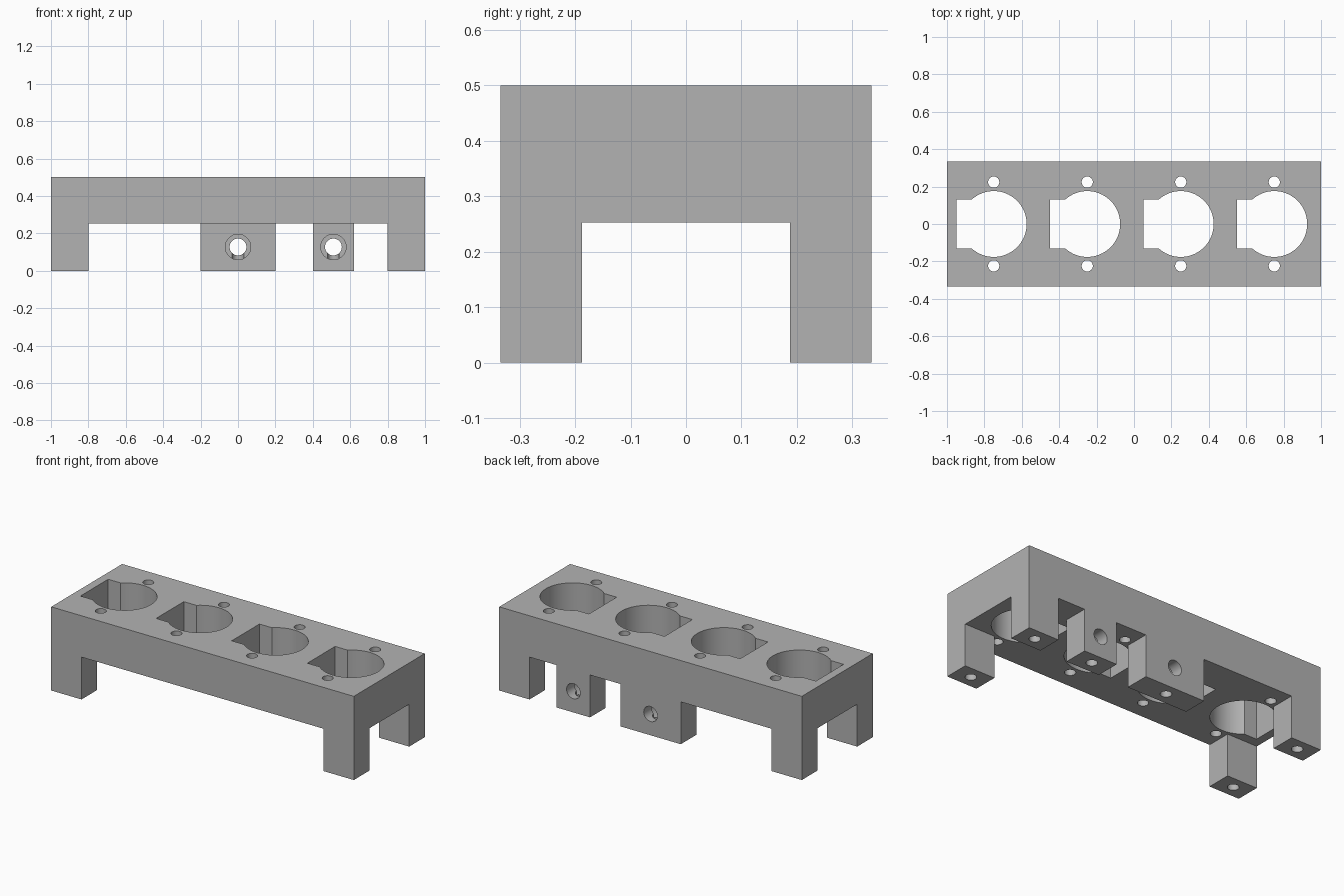
import bpy, math
from mathutils import Matrix

if "Cube" in bpy.data.objects:
    bpy.data.objects.remove(bpy.data.objects["Cube"])

HALF_Y, INNER_Y, UNDER, TOP = 0.335, 0.188, 0.253, 0.5
MID_Y = (HALF_Y + INNER_Y) / 2

grey = bpy.data.materials.new("plain grey")
grey.use_nodes = True
grey.diffuse_color = (0.45, 0.45, 0.45, 1)
grey.node_tree.nodes["Principled BSDF"].inputs["Base Color"].default_value = grey.diffuse_color


def box(name, x0, x1, y0, y1, z0, z1):
    centre = ((x0 + x1) / 2, (y0 + y1) / 2, (z0 + z1) / 2)
    bpy.ops.mesh.primitive_cube_add(size=1, location=centre)
    ob = bpy.context.object
    ob.name = name
    ob.data.transform(Matrix.Diagonal((x1 - x0, y1 - y0, z1 - z0, 1)))
    ob.data.materials.append(grey)
    return ob


def rod(name, radius, start, length, along_y=False, sides=32):
    x, y, z = start
    centre = (x, y + length / 2, z) if along_y else (x, y, z + length / 2)
    bpy.ops.mesh.primitive_cylinder_add(
        vertices=sides, radius=radius, depth=length, location=centre,
        rotation=(math.pi / 2 if along_y else 0, 0, 0))
    ob = bpy.context.object
    ob.name = name
    ob.data.materials.append(grey)
    return ob


def combine(target, tool, operation):
    mod = target.modifiers.new(tool.name, 'BOOLEAN')
    mod.operation, mod.solver, mod.object = operation, 'EXACT', tool
    bpy.context.view_layer.objects.active = target
    bpy.ops.object.modifier_apply(modifier=mod.name)
    bpy.data.objects.remove(tool)


# Top plate with four corner legs
body = box("mounting_bracket", -1, 1, -HALF_Y, HALF_Y, UNDER, TOP)
legs = [(sx, sy) for sx in (-1, 1) for sy in (-1, 1)]
for sx, sy in legs:
    xs, ys = sorted((sx * 0.8, sx)), sorted((sy * INNER_Y, sy * HALF_Y))
    combine(body, box("leg", *xs, *ys, 0, 0.4), 'UNION')

# Two lugs under the back edge
lugs = [(-0.2, 0.2), (0.4, 0.62)]
for x0, x1 in lugs:
    combine(body, box("lug", x0, x1, INNER_Y, HALF_Y, 0, 0.4), 'UNION')

# Keyed round openings, each between two screw holes
for x in (-0.75, -0.25, 0.25, 0.75):
    combine(body, rod("opening", 0.176, (x, 0, 0.1), 0.6, sides=64), 'DIFFERENCE')
    combine(body, box("key_slot", x - 0.2, x, -0.131, 0.131, 0.1, 0.7), 'DIFFERENCE')
    for side in (-1, 1):
        combine(body, rod("screw_hole", 0.03, (x, side * 0.224, 0.1), 0.6), 'DIFFERENCE')

# Stepped cross bores through the lugs
feet = [(sx * 0.9, sy * MID_Y) for sx, sy in legs]
for x0, x1 in lugs:
    x = (x0 + x1) / 2
    feet.append((x, MID_Y))
    combine(body, rod("bore", 0.045, (x, 0.1, 0.127), 0.3, True), 'DIFFERENCE')
    combine(body, rod("counterbore", 0.068, (x, 0.1, 0.127), MID_Y - 0.1, True), 'DIFFERENCE')

# Blind screw holes up into every foot
for x, y in feet:
    combine(body, rod("foot_hole", 0.031, (x, y, -0.1), 0.225), 'DIFFERENCE')

# Rounded walls shade smoothly, edges stay sharp
bpy.ops.object.select_all(action='DESELECT')
body.select_set(True)
bpy.context.view_layer.objects.active = body
bpy.ops.object.shade_smooth_by_angle(angle=math.radians(30))
